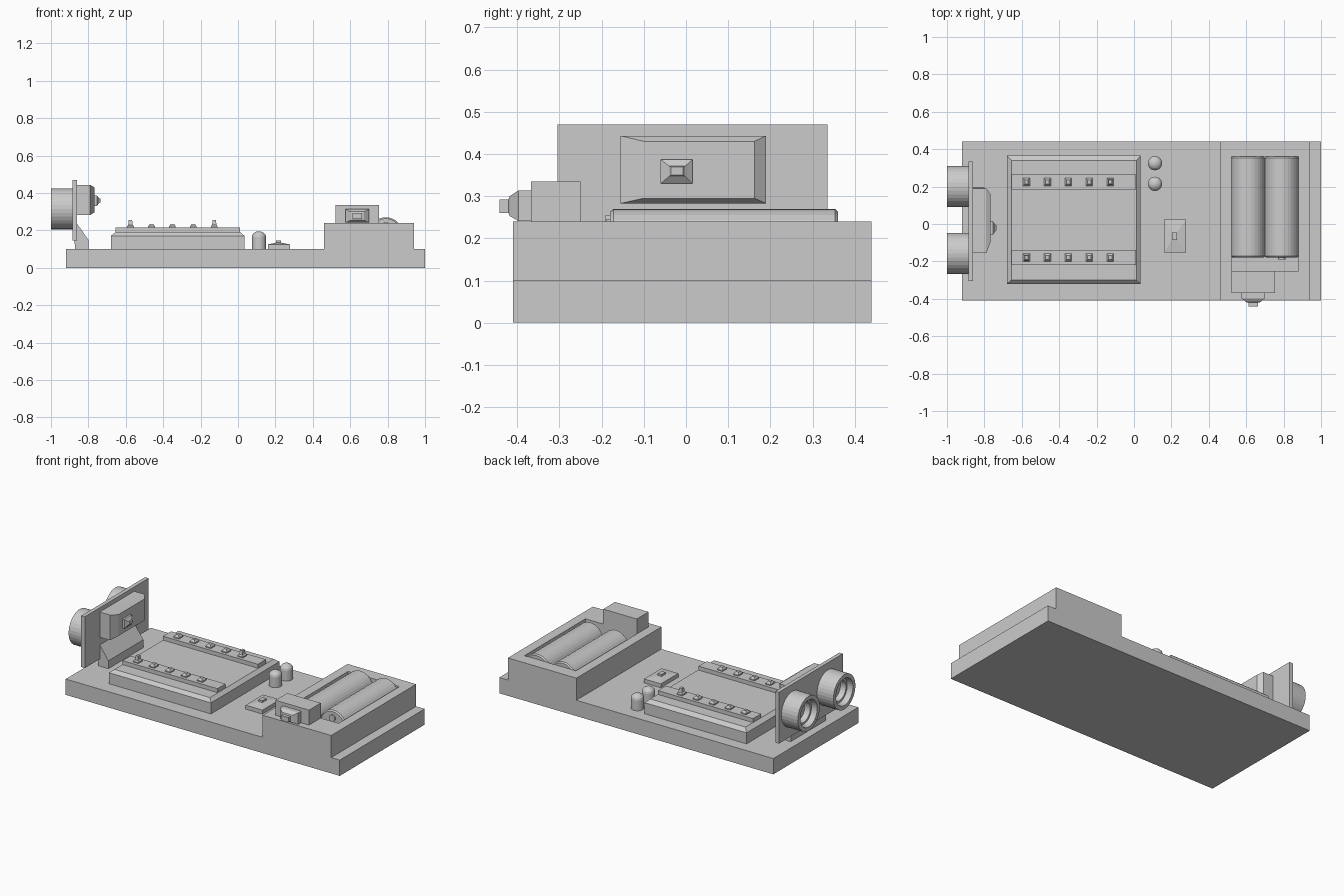
import bpy, bmesh, math
from mathutils import Vector

if "Cube" in bpy.data.objects:
    bpy.data.objects.remove(bpy.data.objects["Cube"])

AXES = {'x': (1, 2, 0), 'y': (0, 2, 1), 'z': (0, 1, 2)}  # (u, v, sweep axis)


def skin(name, rings):
    """Bridge equal-length point rings into a capped solid."""
    bm = bmesh.new()
    vr = [[bm.verts.new(p) for p in r] for r in rings]
    n = len(vr[0])
    for a, b in zip(vr, vr[1:]):
        for i in range(n):
            j = (i + 1) % n
            bm.faces.new((a[i], a[j], b[j], b[i]))
    bm.faces.new(vr[0])
    bm.faces.new(vr[-1])
    bmesh.ops.recalc_face_normals(bm, faces=bm.faces)
    me = bpy.data.meshes.new(name)
    bm.to_mesh(me)
    bm.free()
    ob = bpy.data.objects.new(name, me)
    bpy.context.collection.objects.link(ob)
    return ob


def place(axis, u, v, t):
    p = Vector((0, 0, 0))
    for k, c in zip(AXES[axis], (u, v, t)):
        p[k] = c
    return p


def loft(name, axis, sections):
    """Rectangular sections (t, u0, u1, v0, v1) stacked along an axis."""
    return skin(name, [[place(axis, u, v, t) for u, v in
                        ((a, c), (b, c), (b, d), (a, d))]
                       for t, a, b, c, d in sections])


def lathe(name, axis, cu, cv, profile, n=32):
    """Profile of (t, radius) turned around an axis through (cu, cv)."""
    return skin(name, [[place(axis, cu + r * math.cos(2 * math.pi * i / n),
                              cv + r * math.sin(2 * math.pi * i / n), t)
                        for i in range(n)] for t, r in profile])


def box(name, x, y, z):
    return loft(name, 'z', [(z[0], *x, *y), (z[1], *x, *y)])


# Base slab
box("base", (-0.92, 1.0), (-0.41, 0.44), (0, 0.10))

# Battery holder: block with open pocket
outer, pocket = (0.46, 0.94, -0.41, 0.44), (0.52, 0.88, -0.25, 0.36)
loft("battery_holder", 'z', [(0.10, *outer), (0.24, *outer),
                             (0.24, *pocket), (0.12, *pocket)])

# Batteries with one terminal each, facing opposite ways
for i, x in enumerate((0.61, 0.79)):
    lathe(f"battery_{i}", 'y', x, 0.18,
          [(-0.18, 0.083), (-0.172, 0.09), (0.353, 0.09), (0.36, 0.083)])
lathe("battery_terminal", 'y', 0.79, 0.225, [(-0.19, 0.02), (-0.17, 0.02)], 16)

# Power switch and its stepped lever
box("switch_box", (0.52, 0.755), (-0.368, -0.25), (0.24, 0.335))
loft("switch_lever", 'y', [(-0.36, 0.575, 0.70, 0.241, 0.314),
                           (-0.397, 0.575, 0.70, 0.241, 0.314),
                           (-0.418, 0.60, 0.675, 0.253, 0.30),
                           (-0.421, 0.612, 0.662, 0.26, 0.292),
                           (-0.442, 0.612, 0.662, 0.26, 0.292)])

# Circuit board with chamfered top edge
rim, top = (-0.68, 0.035, -0.32, 0.365), (-0.655, 0.013, -0.30, 0.34)
loft("circuit_board", 'z', [(0.10, *rim), (0.17, *rim), (0.19, *top)])

# Pin headers; one pin per row is taller
for row, (y, tall) in enumerate(((-0.18, 0), (0.225, 4))):
    box(f"header_{row}", (-0.655, 0.01), (y - 0.04, y + 0.04), (0.185, 0.215))
    for i in range(5):
        x = -0.575 + 0.112 * i
        tip = 0.255 if i == tall else 0.235
        loft(f"pin_{row}_{i}", 'z',
             [(z, x - h, x + h, y - h * 1.2, y + h * 1.2) for z, h in
              ((0.21, 0.018), (0.222, 0.018), (0.229, 0.012), (tip, 0.009))])

# Indicator lamps with domed tops
for i, y in enumerate((0.215, 0.325)):
    dome = [(0.165 + 0.03 * math.sin(a), 0.038 * math.cos(a))
            for a in (math.radians(d) for d in (0, 22, 45, 67, 85))]
    lathe(f"lamp_{i}", 'z', 0.112, y, [(0.10, 0.038)] + dome, 24)

# Push button
pad = (0.16, 0.278, -0.152, 0.023)
stud = (0.203, 0.23, -0.085, -0.045)
loft("push_button", 'z', [(0.10, *pad), (0.125, *pad),
                          (0.134, *stud), (0.146, *stud)])

# Upright sensor board on a wedge bracket
box("sensor_plate", (-0.885, -0.86), (-0.305, 0.335), (0.145, 0.47))
wedge = ((-0.87, 0.10), (-0.80, 0.10), (-0.80, 0.15), (-0.86, 0.235), (-0.875, 0.15))
skin("sensor_bracket", [[(x, y, z) for x, z in wedge] for y in (-0.155, 0.195)])

# Hollow sensor tubes
for i, y in enumerate((-0.157, 0.2)):
    lathe(f"sensor_tube_{i}", 'x', y, 0.315,
          [(-0.88, 0.11), (-1.0, 0.11), (-1.0, 0.085), (-0.965, 0.078),
           (-0.965, 0.065), (-0.93, 0.06)])

# Chamfered sensor housing with a small stepped knob
body = (-0.155, 0.19, 0.283, 0.443)
loft("sensor_housing", 'x', [(-0.865, *body), (-0.79, *body),
                             (-0.768, -0.10, 0.162, 0.295, 0.43)])
loft("sensor_knob", 'x', [(-0.775, -0.06, 0.015, 0.33, 0.387),
                          (-0.755, -0.06, 0.015, 0.33, 0.387),
                          (-0.742, -0.04, -0.002, 0.347, 0.371),
                          (-0.735, -0.035, -0.007, 0.35, 0.369)])
